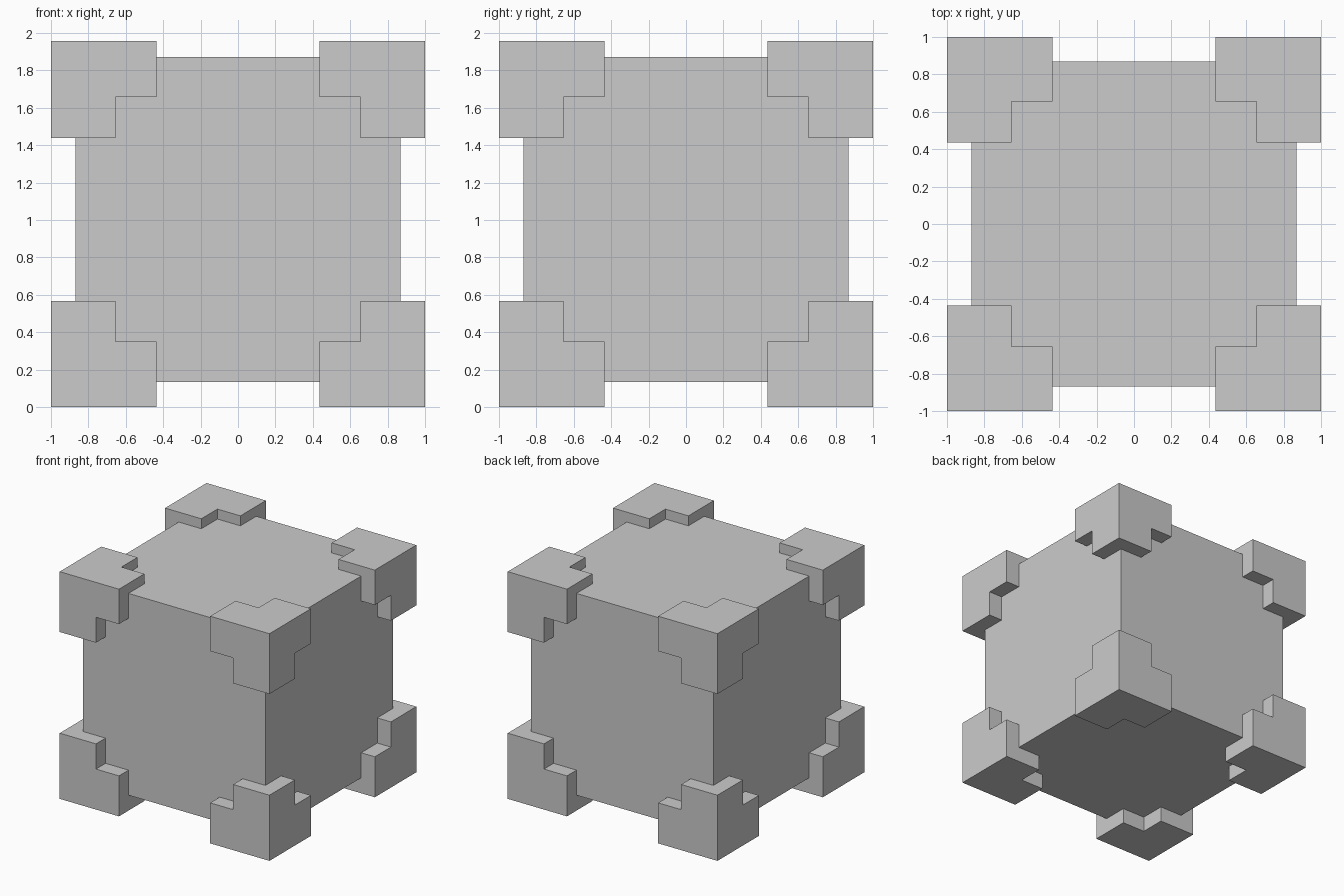
import bpy, bmesh
from itertools import product

if "Cube" in bpy.data.objects:
    bpy.data.objects.remove(bpy.data.objects["Cube"])

CORE = 0.87                          # half size of the body
XY = [0.435, 0.654, CORE, 1.0]       # bracket steps, from inside to outside
Z_LOW = [0.566, 0.349, 0.133, 0.0]
Z_HIGH = [1.438, 1.657, 1.872, 1.958]


def filled(c):
    """Bracket cell: outside the body, without the notch in each face plate."""
    return min(c) >= 0 and max(c) == 2 and sorted(c) != [0, 0, 2]


def bracket(name, zs):
    """Stepped corner cap wrapped round the body corner, mirrored to four corners."""
    steps = (XY, XY, zs)
    bm = bmesh.new()
    for c in product(range(3), repeat=3):
        if not filled(c):
            continue
        for axis, side in product(range(3), (0, 1)):
            n = list(c)
            n[axis] += 2 * side - 1
            if n[axis] < 3 and filled(n):
                continue
            a, b = [k for k in range(3) if k != axis]
            verts = []
            for da, db in ((0, 0), (1, 0), (1, 1), (0, 1)):
                i = list(c)
                i[axis] += side
                i[a] += da
                i[b] += db
                verts.append(bm.verts.new([steps[k][i[k]] for k in range(3)]))
            bm.faces.new(verts)
    bmesh.ops.remove_doubles(bm, verts=bm.verts, dist=1e-4)
    bmesh.ops.recalc_face_normals(bm, faces=bm.faces)
    bmesh.ops.dissolve_limit(bm, angle_limit=0.01, verts=bm.verts, edges=bm.edges)
    mesh = bpy.data.meshes.new(name)
    bm.to_mesh(mesh)
    bm.free()
    obj = bpy.data.objects.new(name, mesh)
    bpy.context.collection.objects.link(obj)
    mod = obj.modifiers.new("mirror", 'MIRROR')
    mod.use_axis = (True, True, False)
    mod.use_mirror_merge = False


# Main body
z0, z1 = Z_LOW[2], Z_HIGH[2]
bpy.ops.mesh.primitive_cube_add(size=2, location=(0, 0, (z0 + z1) / 2))
body = bpy.context.object
body.name = "body"
body.scale = (CORE, CORE, (z1 - z0) / 2)

# Corner brackets, the upper ones slightly thinner on top
bracket("lower_corner_brackets", Z_LOW)
bracket("upper_corner_brackets", Z_HIGH)
